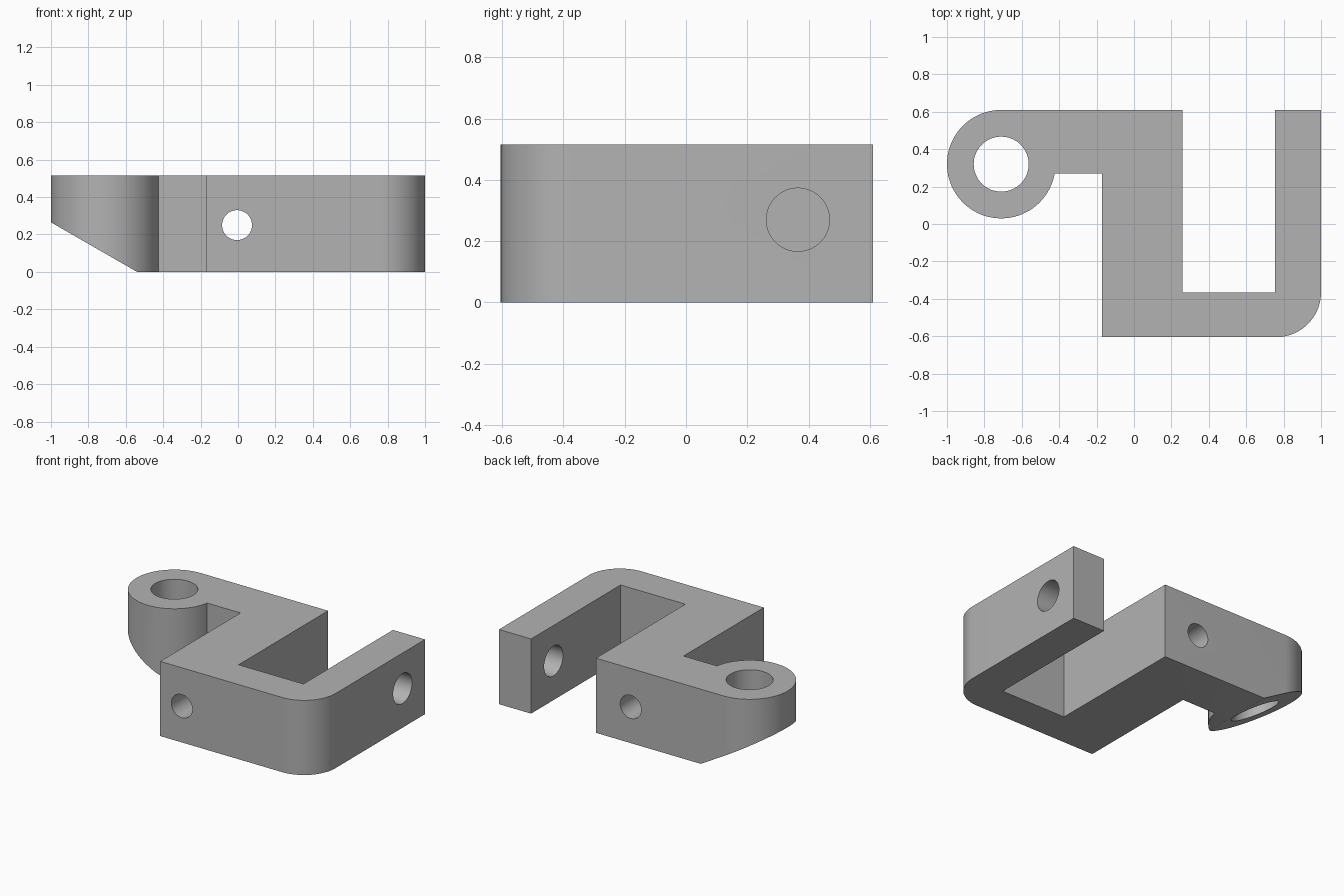
import bpy
import bmesh
from math import cos, sin, radians, pi
from mathutils import Vector

if "Cube" in bpy.data.objects:
    bpy.data.objects.remove(bpy.data.objects["Cube"], do_unlink=True)

HEIGHT = 0.515
EYE = (-0.71, 0.32)

grey = bpy.data.materials.new("plain grey")
grey.use_nodes = True
grey.diffuse_color = (0.45, 0.45, 0.45, 1)
grey.node_tree.nodes["Principled BSDF"].inputs["Base Color"].default_value = (0.45, 0.45, 0.45, 1)


def arc(centre, radius, start, end, steps):
    angles = [radians(start + (end - start) * i / steps) for i in range(steps + 1)]
    return [(centre[0] + radius * cos(a), centre[1] + radius * sin(a)) for a in angles]


def prism(name, points, offset):
    """Extrude a closed outline of 3D points along the offset."""
    bm = bmesh.new()
    face = bm.faces.new([bm.verts.new(p) for p in points])
    extruded = bmesh.ops.extrude_face_region(bm, geom=[face])["geom"]
    bmesh.ops.translate(bm, vec=offset, verts=[v for v in extruded if isinstance(v, bmesh.types.BMVert)])
    bmesh.ops.recalc_face_normals(bm, faces=bm.faces)
    mesh = bpy.data.meshes.new(name)
    bm.to_mesh(mesh)
    bm.free()
    mesh.materials.append(grey)
    obj = bpy.data.objects.new(name, mesh)
    bpy.context.collection.objects.link(obj)
    return obj


def bore(name, centre, axis, radius, length):
    """Round cutter centred on a point and lying along an axis."""
    turn = Vector((0, 0, 1)).rotation_difference(Vector(axis))
    ring = [Vector(centre) + turn @ Vector((x, y, -length / 2))
            for x, y in arc((0, 0), radius, 0, 360, 64)[:-1]]
    return prism(name, ring, Vector(axis) * length)


# Bracket body: eye, neck, thick middle block and hooked arm
outline = arc(EYE, 0.29, 90, 350, 64)
outline += [(-0.17, 0.27), (-0.17, -0.605)]
outline += arc((0.76, -0.365), 0.24, -90, 0, 24)
outline += [(1.0, 0.61), (0.755, 0.61), (0.755, -0.365), (0.26, -0.365), (0.26, 0.61)]
body = prism("hinge_bracket", [(x, y, 0) for x, y in outline], Vector((0, 0, HEIGHT)))

# Cutters: eye bore, block bore, arm bore and sloped underside of the eye
cutters = [
    bore("eye_bore", (*EYE, 0.25), (0, 0, 1), 0.147, 2),
    bore("block_bore", (-0.005, 0, 0.25), (0, 1, 0), 0.08, 2),
    bore("arm_bore", (0.88, 0.365, 0.27), (1, 0, 0), 0.103, 0.5),
    prism("slope_cutter", [(-1.174, -1, 0.365), (-0.366, -1, -0.1), (-1.174, -1, -0.1)], Vector((0, 2, 0))),
]

bpy.ops.object.select_all(action="DESELECT")
bpy.context.view_layer.objects.active = body
body.select_set(True)
for cutter in cutters:
    cutter.hide_render = True
    cut = body.modifiers.new(cutter.name, "BOOLEAN")
    cut.operation = "DIFFERENCE"
    cut.solver = "EXACT"
    cut.object = cutter
    bpy.ops.object.modifier_apply(modifier=cut.name)
    bpy.data.objects.remove(cutter, do_unlink=True)

bpy.ops.object.shade_smooth_by_angle(angle=pi / 6)
